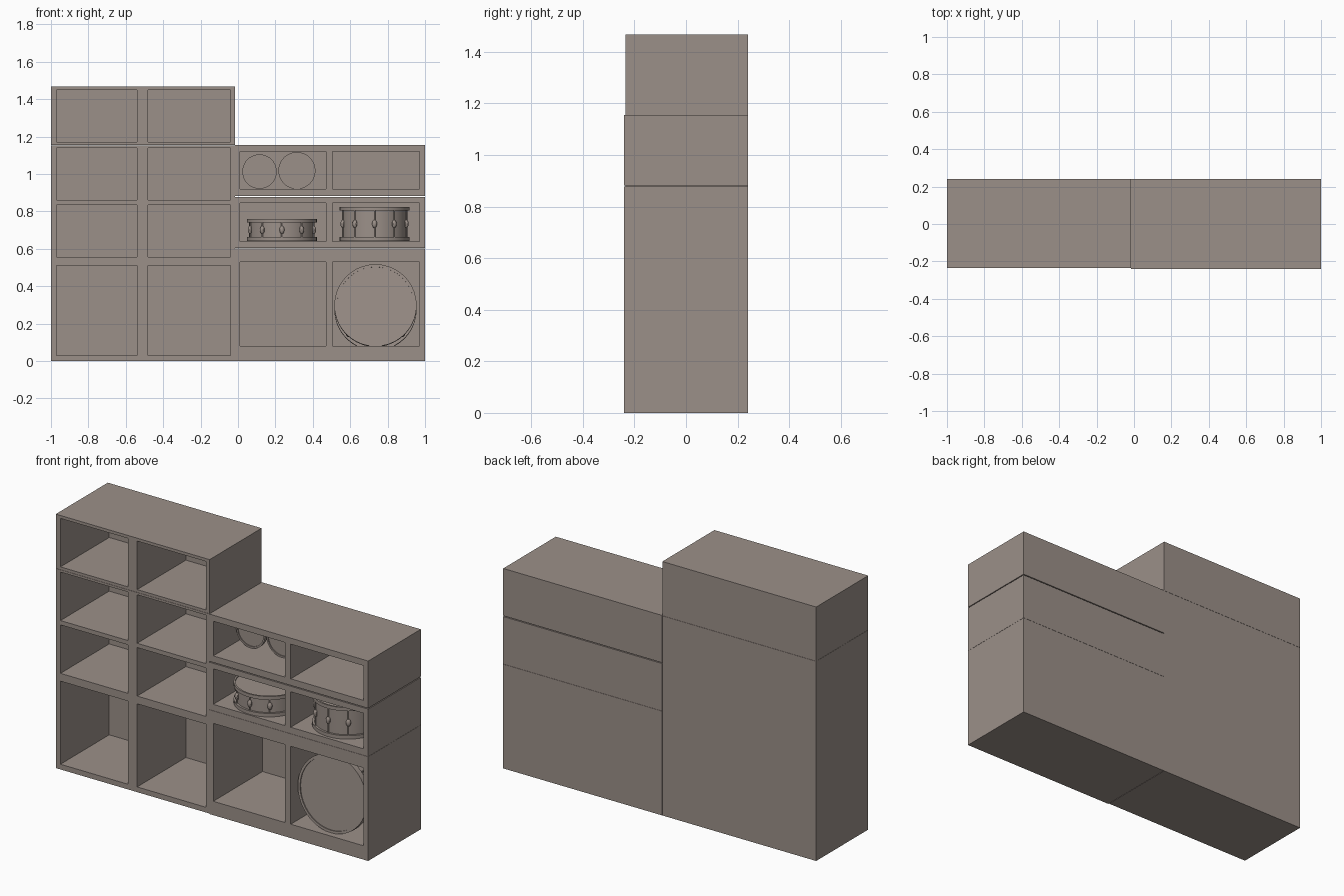
import bpy, bmesh, math
from mathutils import Matrix, Vector

cube = bpy.data.objects.get("Cube")
if cube:
    bpy.data.objects.remove(cube)

taupe = bpy.data.materials.new("warm_taupe")
taupe.use_nodes = True
COLOUR = (0.33, 0.28, 0.25, 1)
taupe.diffuse_color = COLOUR
taupe.node_tree.nodes["Principled BSDF"].inputs["Base Color"].default_value = COLOUR

BACK = 0.24
BACK_PANEL = 0.03


def finish(name, bm, smooth=False):
    bmesh.ops.remove_doubles(bm, verts=bm.verts, dist=0.0001)
    bmesh.ops.recalc_face_normals(bm, faces=bm.faces)
    mesh = bpy.data.meshes.new(name)
    bm.to_mesh(mesh)
    bm.free()
    mesh.materials.append(taupe)
    obj = bpy.data.objects.new(name, mesh)
    bpy.context.collection.objects.link(obj)
    if smooth:
        bpy.ops.object.select_all(action='DESELECT')
        obj.select_set(True)
        bpy.context.view_layer.objects.active = obj
        bpy.ops.object.shade_smooth_by_angle(angle=math.radians(35))
    return obj


def shelf(name, front, xs, zs):
    """Cabinet on a grid of edges; every odd column and row meets in an open cubby."""
    bm = bmesh.new()

    def face(*points):
        bm.faces.new([bm.verts.new(p) for p in points])

    def tube(x0, x1, z0, z1, y0, y1):
        loop = [(x0, z0), (x1, z0), (x1, z1), (x0, z1)]
        for (ax, az), (bx, bz) in zip(loop, loop[1:] + loop[:1]):
            face((ax, y0, az), (bx, y0, bz), (bx, y1, bz), (ax, y1, az))
        face(*[(x, y1, z) for x, z in loop])

    for i, (x0, x1) in enumerate(zip(xs, xs[1:])):
        for j, (z0, z1) in enumerate(zip(zs, zs[1:])):
            if i % 2 and j % 2:
                tube(x0, x1, z0, z1, front, BACK - BACK_PANEL)
            else:
                face((x0, front, z0), (x1, front, z0), (x1, front, z1), (x0, front, z1))
    tube(xs[0], xs[-1], zs[0], zs[-1], front, BACK)
    return finish(name, bm)


def drum(name, base, radius, height, lugs, hoop=0.012, turn=None, hoop_height=0.02):
    """Drum on its axis: lathed shell, rims and recessed heads, plus lugs with rods."""
    shell = radius - hoop
    inner = radius - hoop * 0.8
    lip = 0.006
    half = [(0, lip), (inner, lip), (inner, 0), (radius, 0),
            (radius, hoop_height), (shell, hoop_height)]
    profile = half + [(r, height - z) for r, z in reversed(half)]
    bm = bmesh.new()
    verts = [bm.verts.new((r, 0, z)) for r, z in profile]
    edges = [bm.edges.new(pair) for pair in zip(verts, verts[1:])]
    bmesh.ops.spin(bm, geom=verts + edges, cent=(0, 0, 0), axis=(0, 0, 1),
                   angle=math.tau, steps=40)
    for k in range(lugs):
        around = Matrix.Rotation(math.tau * k / lugs - math.pi / 2, 4, 'Z')
        place = around @ Matrix.Translation((shell + 0.004, 0, height / 2))
        bmesh.ops.create_uvsphere(bm, u_segments=10, v_segments=8, radius=1,
                                  matrix=place @ Matrix.Diagonal((0.012, 0.013, 0.022, 1)))
        bmesh.ops.create_cone(bm, cap_ends=True, segments=8, radius1=0.004, radius2=0.004,
                              depth=height - hoop_height, matrix=place)
    move = Matrix.Translation(Vector(base)) @ (turn or Matrix())
    bmesh.ops.transform(bm, matrix=move, verts=bm.verts)
    return finish(name, bm, smooth=True)


# Tall cabinet: main body and the two-cubby unit on top
left_x = [-1, -0.97, -0.54, -0.48, -0.04, -0.017]
shelf("tall_cabinet", -0.235, left_x,
      [0, 0.03, 0.51, 0.555, 0.835, 0.86, 1.14, 1.153])
shelf("tall_cabinet_top", -0.235, left_x, [1.154, 1.17, 1.45, 1.467])

# Low cabinet: three stacked units
right_x = [-0.015, 0.01, 0.47, 0.505, 0.97, 1]
shelf("low_cabinet_base", -0.24, right_x, [0, 0.08, 0.53, 0.602])
shelf("low_cabinet_middle", -0.24, right_x, [0.603, 0.64, 0.845, 0.877])
shelf("low_cabinet_top", -0.24, right_x, [0.882, 0.92, 1.12, 1.155])

# Upright snare drums
drum("shallow_snare", (0.235, -0.05, 0.642), 0.187, 0.118, 10)
drum("deep_snare", (0.73, -0.04, 0.642), 0.187, 0.182, 10)

# Toms lying with a head to the front
lying = Matrix.Rotation(-math.pi / 2, 4, 'X')
drum("small_tom", (0.115, -0.05, 1.013), 0.092, 0.18, 0, turn=lying)
drum("large_tom", (0.315, -0.05, 1.018), 0.099, 0.2, 0, turn=lying)

# Bass drum, leaning back slightly
lean = Matrix.Rotation(-math.radians(4), 4, 'X') @ lying
drum("bass_drum", (0.735, -0.19, 0.298), 0.22, 0.34, 8, hoop=0.018,
     turn=lean, hoop_height=0.035)
